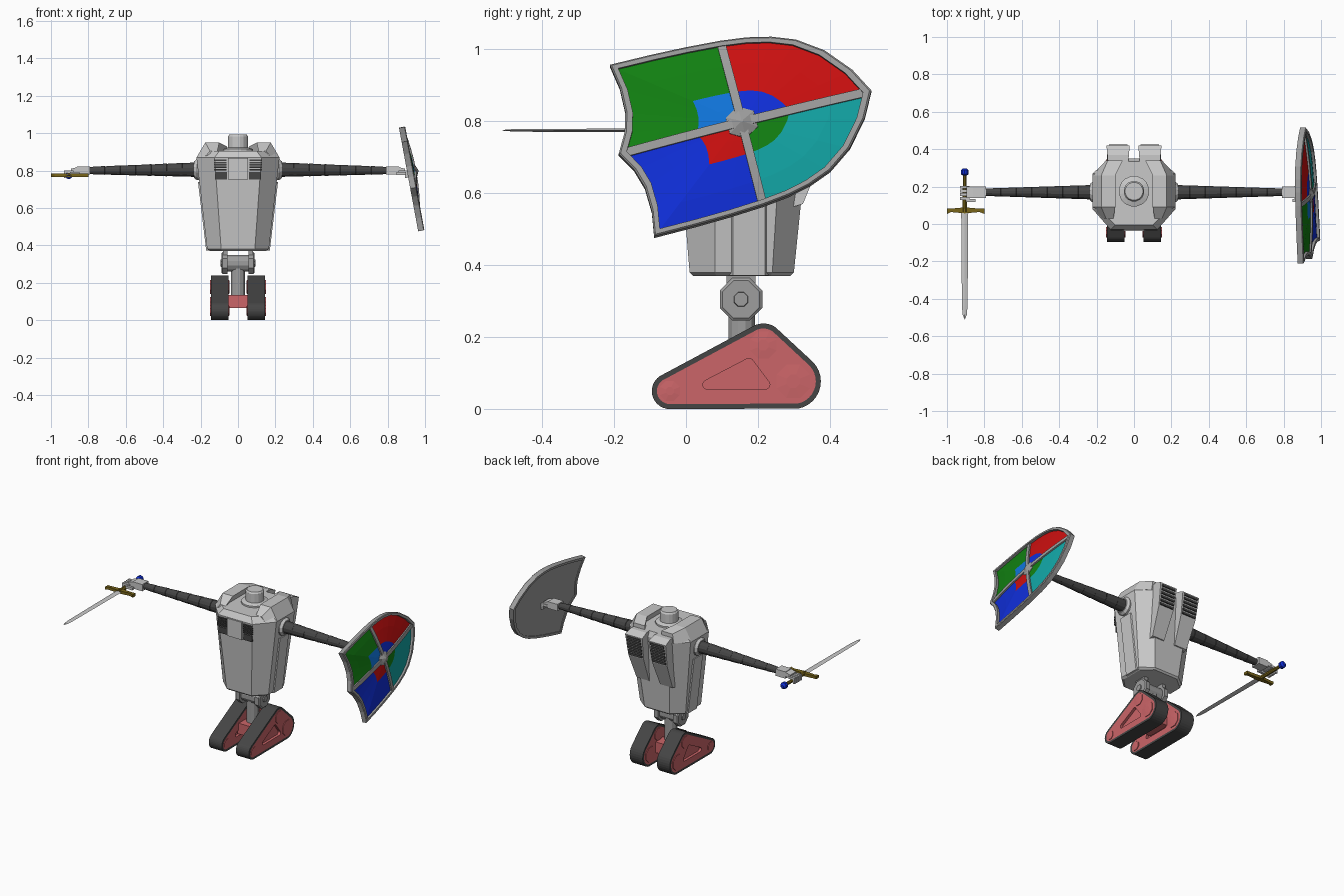
import bpy, bmesh, math
from mathutils import Vector as V, Matrix

if "Cube" in bpy.data.objects:
    bpy.data.objects.remove(bpy.data.objects["Cube"])

def mat(name, *c):
    m = bpy.data.materials.new(name)
    m.diffuse_color = (*c, 1)
    m.use_nodes = True
    m.node_tree.nodes["Principled BSDF"].inputs["Base Color"].default_value = m.diffuse_color
    return m

LIGHT = mat("light grey", .58, .58, .58)
MID = mat("mid grey", .34, .34, .34)
DARK = mat("dark grey", .06, .06, .06)
PINK = mat("dusty red", .6, .13, .14)
GOLD = mat("dark gold", .19, .13, .01)
GREEN = mat("green", .006, .22, .006)
RED = mat("red", .6, .005, .005)
BLUE = mat("blue", .005, .028, .7)
TEAL = mat("teal", .006, .38, .38)
SKY = mat("sky blue", .005, .18, .72)

def finish(name, bm, mats, mw=None):
    bmesh.ops.recalc_face_normals(bm, faces=bm.faces)
    me = bpy.data.meshes.new(name)
    bm.to_mesh(me)
    bm.free()
    for m in mats:
        me.materials.append(m)
    ob = bpy.data.objects.new(name, me)
    bpy.context.collection.objects.link(ob)
    if mw:
        ob.matrix_world = mw
    return ob

def loft(name, loops, mats, bands=None, caps=(0, 0), closed=False, mw=None):
    """Skin equal-length loops; bands gives a material slot per gap."""
    bm = bmesh.new()
    vs = [[bm.verts.new(p) for p in lp] for lp in loops]
    n, k = len(vs[0]), len(vs)
    for i in range(k if closed else k - 1):
        a, b = vs[i], vs[(i + 1) % k]
        for j in range(n):
            f = bm.faces.new((a[j], a[(j + 1) % n], b[(j + 1) % n], b[j]))
            f.material_index = bands[i] if bands else 0
    if not closed:
        bm.faces.new(vs[0]).material_index = caps[0]
        bm.faces.new(vs[-1]).material_index = caps[1]
    return finish(name, bm, mats, mw)

def box(name, c, s, m, rot=None):
    bm = bmesh.new()
    bmesh.ops.create_cube(bm, size=1, matrix=Matrix.Diagonal((*s, 1)))
    return finish(name, bm, [m], Matrix.Translation(c) @ (rot or Matrix()))

def lathe(name, origin, axis, prof, m, n=12):
    """Rings of (distance along axis, radius)."""
    q = V(axis).to_track_quat('Z', 'Y')
    ang = [(j + .5) * math.tau / n for j in range(n)]
    return loft(name, [[V(origin) + q @ V((r * math.cos(a), r * math.sin(a), d)) for a in ang]
                       for d, r in prof], [m])

def prism(name, prof, x0, x1, m):
    return loft(name, [[V((x, y, z)) for y, z in prof] for x in (x0, x1)], [m])

# Tracks: belt, recessed side plates and hubs
WHEELS = [(-.045, .05, .05), (.298, .077, .077), (.215, .178, .06)]
PANEL = [(.06, .068, .013), (.22, .068, .013), (.175, .128, .013)]

def hull(circles, off, x):
    pts = []
    for k in range(32):
        d = (math.cos(k * math.tau / 32), math.sin(k * math.tau / 32))
        y, z, r = max(circles, key=lambda c: c[0] * d[0] + c[1] * d[1] + c[2])
        pts.append(V((x, y + (r + off) * d[0], z + (r + off) * d[1])))
    return pts

for s, side in ((-1, "left"), (1, "right")):
    c, w = s * .098, .047
    loft(side + "_track", [hull(PANEL, 0, c - .03), hull(PANEL, 0, c - w), hull(WHEELS, -.014, c - w),
                           hull(WHEELS, 0, c - w), hull(WHEELS, 0, c + w), hull(WHEELS, -.014, c + w),
                           hull(PANEL, 0, c + w), hull(PANEL, 0, c + .03)],
         [DARK, PINK], [1, 1, 0, 0, 0, 1, 1], (1, 1))
    for (y, z, _), r in zip(WHEELS, (.03, .05, .04)):
        lathe(side + "_track_hub", (c - .053, y, z), (1, 0, 0),
              [(0, r * .4), (.002, r), (.104, r), (.106, r * .4)], PINK, 8)
box("track_axle", (0, .16, .10), (.12, .16, .07), PINK)

# Leg and hip joint
lathe("leg_post", (0, .155, .1), (0, 0, 1), [(0, .038), (.2, .038)], MID)
lathe("hip_barrel", (-.06, .153, .305), (1, 0, 0), [(0, .046), (.12, .046)], MID)
for s, side in ((-1, "left"), (1, "right")):
    lathe(side + "_hip_plate", (s * .055, .153, .305), (s, 0, 0), [(0, .064), (.027, .064), (.033, .056)], MID, 8)
    lathe(side + "_hip_bolt", (s * .08, .153, .305), (s, 0, 0), [(0, .024), (.014, .02)], MID, 8)
    box(side + "_hip_mount", (s * .068, .153, .35), (.026, .08, .05), MID)

# Body: tapered octagonal hull
def octagon(z, hx, fx, y0, ya, yb, y1, bx):
    half = [(fx, y0), (hx, ya), (hx, yb), (bx, y1)]
    return [V((x, y, z)) for x, y in half] + [V((-x, y, z)) for x, y in reversed(half)]

loft("body", [octagon(.37, .15, .085, .02, .085, .235, .29, .085),
              octagon(.38, .165, .09, .01, .08, .24, .30, .09),
              octagon(.87, .222, .125, -.03, .08, .27, .35, .13),
              octagon(.905, .19, .10, -.005, .08, .27, .335, .12)], [LIGHT])
for s, side in ((-1, "left"), (1, "right")):
    # Side rib and shoulder ridge on the deck
    loft(side + "_side_rib", [[V((s * (hx + d), y, z)) for d, y in ((-.01, .12), (.007, .13), (.007, .22), (-.01, .23))]
                              for z, hx in ((.372, .163), (.74, .207))], [LIGHT])
    loft(side + "_shoulder_ridge", [[V((s * x, y, z)) for x, z in sec] for y, sec in (
        (.03, ((.17, .88), (.15, .905), (.11, .905), (.11, .88))),
        (.09, ((.222, .87), (.175, .95), (.10, .95), (.125, .89))),
        (.26, ((.222, .87), (.175, .95), (.10, .95), (.125, .89))),
        (.34, ((.15, .87), (.14, .93), (.06, .93), (.06, .88))))], [LIGHT])
    # Chest vents
    for i in range(5):
        z = .855 - i * .0125
        box(side + "_chest_slat", (s * .093, -.029, z), (.064, .012, .008), DARK)
    box(side + "_chest_window", (s * .09, -.022, .772), (.06, .012, .04), DARK)
    # Rear exhaust with louvres
    loft(side + "_exhaust", [[V((s * (.085 + k * w), y, z)) for y, z, w in (
        (.29, .56, .045), (.325, .57, .045), (.395, .74, .055), (.42, .885, .062), (.37, .905, .058), (.29, .905, .05))]
        for k in (-1, 1)], [LIGHT])
    for i in range(6):
        t = i / 5
        box(side + "_exhaust_louvre", (s * .085, .397 + .02 * t, .755 + .115 * t), (.098, .014, .014), DARK)
    # Shoulder ring and segmented arm
    lathe(side + "_shoulder_ring", (s * .19, .17, .805), (s, 0, 0), [(0, .058), (.03, .058), (.045, .046)], LIGHT)
    prof = []
    for i in range(7):
        r = .041 - i * .0028
        prof += [(i * .083, r), (i * .083 + .081, r - .0045)]
    lathe(side + "_arm", (s * .215, .17, .805), (s, 0, -.008), prof, DARK)
    # Wrist, palm, fingers and thumb
    box(side + "_wrist", (s * .825, .17, .80), (.07, .062, .044), LIGHT)
    box(side + "_palm", (s * .872, .17, .802), (.04, .06, .026), LIGHT, Matrix.Rotation(s * .25, 4, 'Y'))
    for i in range(4):
        y = .137 + i * .02
        fx = .905 if s < 0 else .882
        box(side + "_finger", (s * fx, y, .793), (.05, .015, .014), LIGHT)
        box(side + "_fingertip", (s * (fx + .018), y, .776), (.013, .015, .03), LIGHT)
    box(side + "_thumb", (s * .872, .125, .785), (.05, .016, .016), LIGHT)
box("chest_panel", (0, -.018, .81), (.105, .04, .115), LIGHT)

# Head turret
lathe("head", (0, .175, .89), (0, 0, 1), [(0, .082), (.025, .082), (.034, .055), (.092, .055), (.102, .048)], LIGHT, 16)

# Sword
SX, SZ = -.905, .775
loft("sword_blade", [[V((SX + w, y, SZ)), V((SX, y, SZ + t)), V((SX - w, y, SZ)), V((SX, y, SZ - t))]
                     for y, w, t in ((.08, .019, .005), (-.44, .015, .004), (-.485, .011, .003), (-.51, .001, .001))], [LIGHT])
lathe("sword_grip", (SX, .065, SZ), (0, 1, 0), [(0, .014), (.1, .012), (.2, .01)], GOLD, 8)
loft("sword_guard", [[V((SX + x, .073 + b + d, SZ + h)) for d, h in ((-w, -.009), (w, -.009), (w, .009), (-w, .009))]
                     for x, b, w in ((-.095, -.004, .015), (-.075, 0, .009), (0, 0, .016), (.08, 0, .009), (.105, -.004, .015))], [GOLD])
lathe("sword_pommel", (SX, .258, SZ), (0, 1, 0), [(0, .01), (.008, .021), (.03, .021), (.04, .01)], BLUE, 10)

# Shield: local x outward, y along its length, z across
SHIELD = (Matrix.Translation((.905, .155, .79)) @ Matrix.Rotation(math.radians(-10.5), 4, 'Y')
          @ Matrix.Rotation(math.radians(14.3), 4, 'X'))
HALF = [(-.353, 0), (-.322, .055), (-.306, .11), (-.304, .18), (-.315, .25), (-.2, .249), (-.1, .246), (0, .24),
        (.074, .231), (.14, .216), (.205, .191), (.274, .142), (.335, .07), (.372, 0)]
OUT = HALF + [(u, -v) for u, v in reversed(HALF[1:-1])]

def dome(s):
    return .016 + .024 * (1 - s * s)

def ring(s, n):
    return [V((n, u * s, v * s)) for u, v in OUT]

panel = loft("shield_panel", [ring(.97, .004), ring(.97, dome(.97)), ring(.7, dome(.7)), ring(.37, dome(.37)),
                              ring(.18, dome(.18)), ring(.01, dome(0))],
             [MID, GREEN, RED, BLUE, TEAL, SKY], mw=SHIELD)
for f in panel.data.polygons:
    n, u, v = f.center
    q = (2 if v < 0 else 0) + (1 if u > 0 else 0)
    small = n > dome(.37)
    if n > .0125:
        f.material_index = ((5, 3, 2, 1) if small else (1, 2, 3, 4))[q]
loft("shield_rim", [ring(.935, 0), ring(1, 0), ring(1, .03), ring(.985, .034), ring(.935, .034)], [MID],
     closed=True, mw=SHIELD)
# Cross bars follow the dome, with a faceted boss at the middle
for name, a, b, d in (("shield_long_bar", .353, .372, V((0, 1, 0))), ("shield_cross_bar", .24, .24, V((0, 0, 1)))):
    side = V((0, d.z, d.y)) * .012
    secs = []
    for i in range(-4, 5):
        t = i / 4 * .96
        p = d * (t * (b if t > 0 else a))
        lo, hi = V((.01, 0, 0)), V((dome(t) + .009, 0, 0))
        secs.append([p - side + lo, p + side + lo, p + side + hi, p - side + hi])
    loft(name, secs, [MID], mw=SHIELD)
boss = lathe("shield_boss", (.03, 0, 0), (1, 0, 0), [(0, .048), (.012, .046), (.03, .004)], MID, 6)
boss.matrix_world = SHIELD
